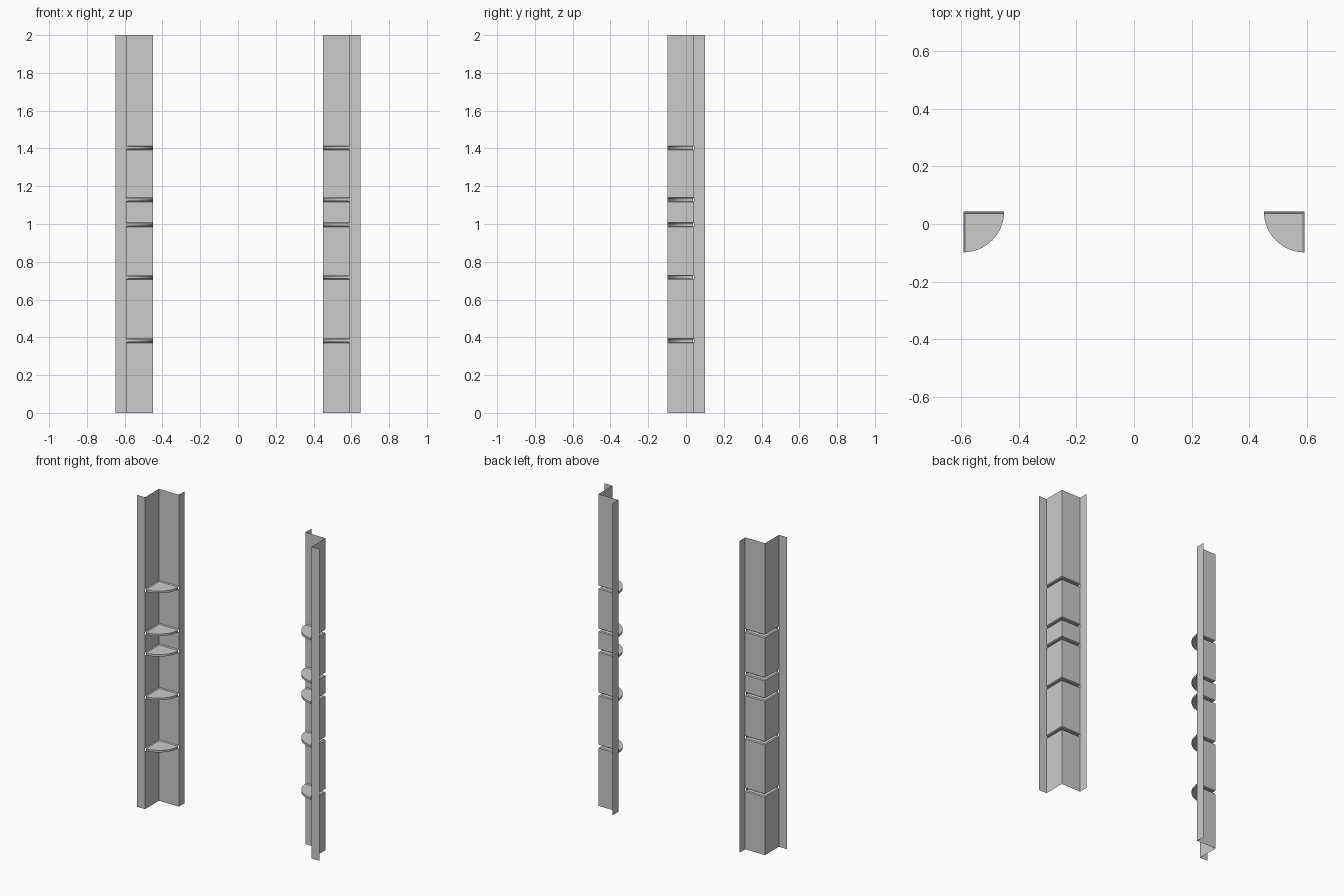
import bpy, bmesh, math

if "Cube" in bpy.data.objects:
    bpy.data.objects.remove(bpy.data.objects["Cube"])

HEIGHT = 2.0
CX, CY = 0.591, 0.043        # inner fold of the right column
R = 0.141                    # shelf radius
FLANGE = 0.057
SHELVES = [0.382, 0.717, 0.996, 1.128, 1.403]
GAP = 0.0065                 # half thickness of the hollow shelf
LIP, INSET = 0.011, 0.006    # chamfered mouth of the shelf slot

P0, C, P1 = (CX - R, CY), (CX, CY), (CX, CY - R)


def strip(bm, line_a, za, line_b, zb):
    """Quads between two horizontal polylines."""
    a = [bm.verts.new((x, y, za)) for x, y in line_a]
    b = [bm.verts.new((x, y, zb)) for x, y in line_b]
    for i in range(len(a) - 1):
        bm.faces.new((a[i], a[i + 1], b[i + 1], b[i]))


def finish(bm, name):
    bmesh.ops.remove_doubles(bm, verts=bm.verts, dist=1e-5)
    bmesh.ops.recalc_face_normals(bm, faces=bm.faces)
    me = bpy.data.meshes.new(name)
    bm.to_mesh(me)
    bm.free()
    ob = bpy.data.objects.new(name, me)
    bpy.context.collection.objects.link(ob)
    ob.modifiers.new("mirror", 'MIRROR')     # left column
    bpy.context.view_layer.objects.active = ob
    bpy.ops.object.select_all(action='DESELECT')
    ob.select_set(True)
    bpy.ops.object.shade_smooth_by_angle(angle=math.radians(30))
    return ob


# Folded wall panels between the shelf slots
bm = bmesh.new()
bottoms = [0.0] + [z + LIP for z in SHELVES]
tops = [z - LIP for z in SHELVES] + [HEIGHT]
for z0, z1 in zip(bottoms, tops):
    strip(bm, [P0, C, P1], z0, [P0, C, P1], z1)
finish(bm, "column_panels")

# Full-height edge flanges
bm = bmesh.new()
for line in ([P0, (P0[0], CY + FLANGE)], [P1, (CX + FLANGE, P1[1])]):
    strip(bm, line, 0, line, HEIGHT)
finish(bm, "column_flanges")

# Hollow quarter-round shelves, open at the back through the slots
bm = bmesh.new()
inner = [(P0[0], CY - INSET), (CX - INSET, CY - INSET), (CX - INSET, P1[1])]
a0 = math.asin(INSET / R)
N = 20
arc = []
for i in range(N + 1):
    a = a0 + (math.pi / 2 - 2 * a0) * i / N
    arc.append((CX - R * math.cos(a), CY - R * math.sin(a)))
for z in SHELVES:
    for s in (-1, 1):
        strip(bm, [P0, C, P1], z + s * LIP, inner, z + s * GAP)
        sheet = [inner[1], inner[0]] + arc[1:-1] + [inner[2]]
        bm.faces.new([bm.verts.new((x, y, z + s * GAP)) for x, y in sheet])
    rim = [inner[0]] + arc[1:-1] + [inner[2]]
    strip(bm, rim, z - GAP, rim, z + GAP)
finish(bm, "shelves")
